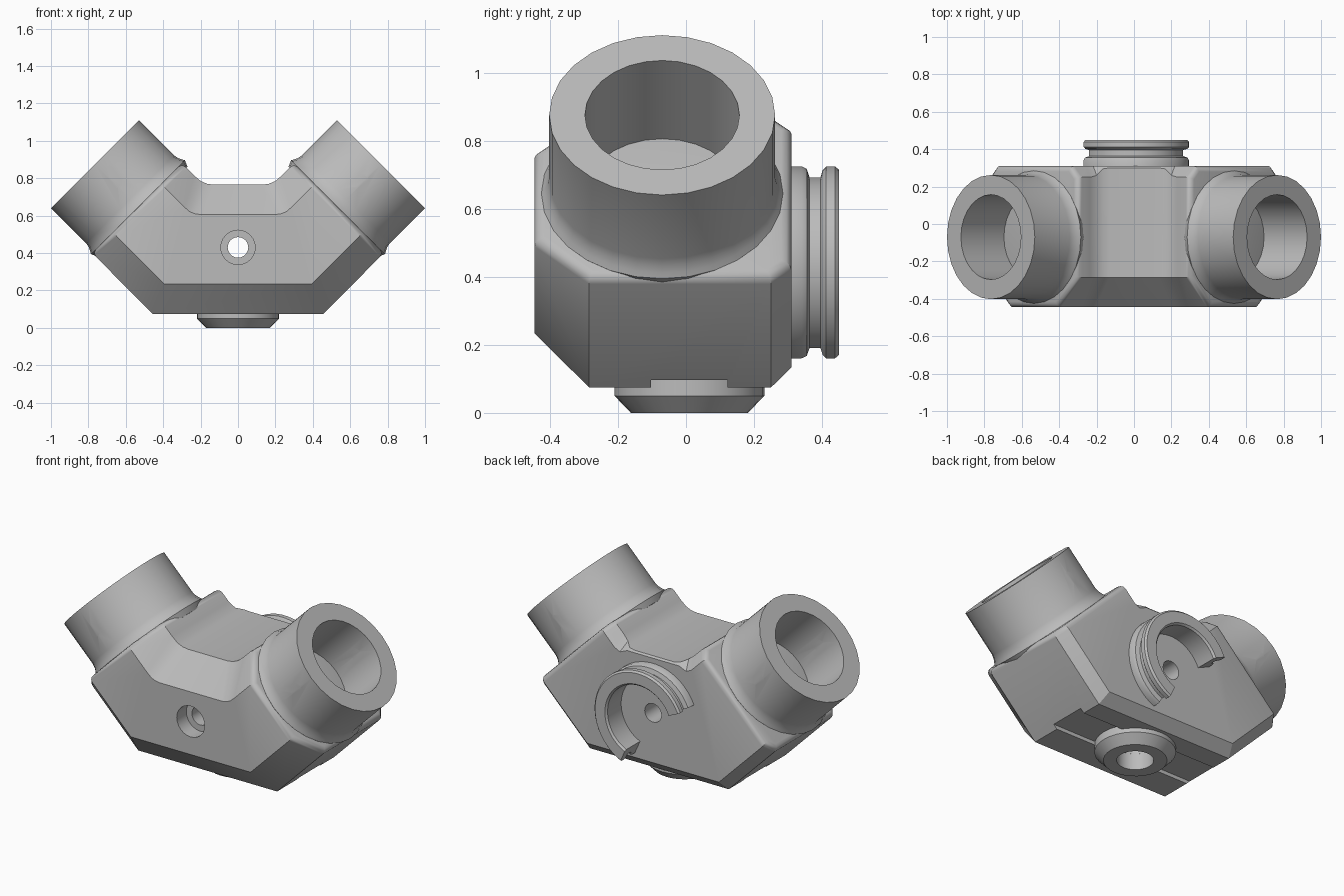
import bpy, bmesh, math
from mathutils import Vector

if "Cube" in bpy.data.objects:
    bpy.data.objects.remove(bpy.data.objects["Cube"], do_unlink=True)

grey = bpy.data.materials.new("plain grey")
grey.use_nodes = True
COLOUR = (0.5, 0.5, 0.5, 1)
grey.diffuse_color = COLOUR
grey.node_tree.nodes["Principled BSDF"].inputs["Base Color"].default_value = COLOUR

X, Y, Z = Vector((1, 0, 0)), Vector((0, 1, 0)), Vector((0, 0, 1))
MID_Y = -0.07            # depth of the tube axes
FRONT, BACK = -0.445, 0.31


def make_object(name, bm):
    bmesh.ops.recalc_face_normals(bm, faces=bm.faces[:])
    mesh = bpy.data.meshes.new(name)
    bm.to_mesh(mesh)
    bm.free()
    mesh.materials.append(grey)
    ob = bpy.data.objects.new(name, mesh)
    bpy.context.collection.objects.link(ob)
    return ob


def lathe(name, profile, origin, u, v, w, sides=24, start=0, sweep=360):
    """Revolve a closed (radius, height) loop around w, full or partial."""
    bm = bmesh.new()
    full = sweep == 360
    rings = []
    for i in range(sides if full else sides + 1):
        a = math.radians(start + sweep * i / sides)
        out = u * math.cos(a) + v * math.sin(a)
        rings.append([bm.verts.new(origin + out * r + w * h) for r, h in profile])
    n = len(profile)
    for i in range(sides):
        a, b = rings[i], rings[(i + 1) % len(rings)]
        for j in range(n):
            k = (j + 1) % n
            bm.faces.new((a[j], a[k], b[k], b[j]))
    if not full:
        bm.faces.new(rings[0])
        bm.faces.new(rings[-1])
    return make_object(name, bm)


def rod(radius, start, end, sides=24):
    """Solid cylinder used as a cutter."""
    bm = bmesh.new()
    d = end - start
    bmesh.ops.create_cone(bm, cap_ends=True, segments=sides, radius1=radius,
                          radius2=radius, depth=d.length)
    turn = d.to_track_quat('Z', 'Y')
    for vert in bm.verts:
        vert.co = turn @ vert.co + (start + end) / 2
    return make_object("cutter", bm)


def cut(ob, cutter):
    cutter.hide_render = True
    mod = ob.modifiers.new("cut", 'BOOLEAN')
    mod.operation, mod.solver, mod.object = 'DIFFERENCE', 'EXACT', cutter
    bpy.context.view_layer.objects.active = ob
    bpy.ops.object.modifier_apply(modifier=mod.name)
    bpy.data.objects.remove(cutter, do_unlink=True)


def section(bm, side, outer, ref, inner, top_back):
    """Chamfered cross-section between the outer and inner edge of the elbow."""
    o, q, i = (Vector((p[0] * side, 0, p[1])) for p in (outer, ref, inner))
    big, small = 0.23, 0.085
    points = [
        (o, FRONT + 0.16), (o.lerp(q, big), FRONT),
        (i.lerp(o, big), FRONT), (i, FRONT + 0.16),
        (i, BACK - top_back), (i.lerp(o, top_back * 1.4), BACK),
        (o.lerp(q, small), BACK), (o, BACK - 0.06)]
    return [bm.verts.new(p + Y * y) for p, y in points]


# Elbow body: chamfered section swept through two bends
corner, bend = (0.457, 0.075), (0.185, 0.765)
half = [
    (corner, bend, (0.13, 0.765), 0.01),
    (corner, bend, (0.165, 0.77), 0.015),
    (corner, bend, (0.20, 0.785), 0.05),
    (corner, bend, (0.235, 0.815), 0.06),
    ((0.78, 0.40), (0.30, 0.88), (0.30, 0.88), 0.06)]
bm = bmesh.new()
rings = [section(bm, -1, *s) for s in reversed(half)]
rings += [section(bm, 1, *s) for s in half]
for a, b in zip(rings, rings[1:]):
    for j in range(8):
        k = (j + 1) % 8
        bm.faces.new((a[j], a[k], b[k], b[j]))
caps = [bm.faces.new(rings[0]), bm.faces.new(rings[-1])]
rim = [e for f in caps for e in f.edges]
bmesh.ops.bevel(bm, geom=rim, offset=0.03, segments=3, profile=0.5, affect='EDGES')
bmesh.ops.remove_doubles(bm, verts=bm.verts[:], dist=0.0005)
body = make_object("elbow_body", bm)

# Bolt hole with counterbore, socket in the base, slot along the base
hole_z, base_y = 0.43, 0.01
cut(body, rod(0.055, Vector((0, -1, hole_z)), Vector((0, 1, hole_z))))
cut(body, rod(0.092, Vector((0, -1, hole_z)), Vector((0, FRONT + 0.09, hole_z))))
cut(body, rod(0.1, Vector((0, base_y, -0.1)), Vector((0, base_y, 0.22))))
bm = bmesh.new()
bmesh.ops.create_cube(bm, size=1)
for vert in bm.verts:
    vert.co = Vector((vert.co.x * 2, vert.co.y * 0.225 + base_y, vert.co.z * 0.1 + 0.047))
cut(body, make_object("cutter", bm))

parts = [body]

# Tube sockets with a flared root and a cross pin hole
for side, label in ((1, "left"), (-1, "right")):
    axis = Vector((side, 0, 1)).normalized()
    across = Vector((-side, 0, 1)).normalized()
    mouth = Vector((0.765 * side, MID_Y, 0.875))
    tube = lathe(label + "_tube_socket",
                 [(0.227, 0), (0.332, 0), (0.332, -0.265), (0.337, -0.29),
                  (0.346, -0.31), (0.355, -0.325), (0.34, -0.36), (0.227, -0.36)],
                 mouth, Y, across, axis, sides=28)
    cut(tube, rod(0.038, Vector((0.665 * side, -1, 0.78)),
                  Vector((0.665 * side, 1, 0.78)), 20))
    parts.append(tube)

# Round foot under the base
parts.append(lathe("base_boss",
                   [(0.1, 0), (0.172, 0), (0.22, 0.05), (0.22, 0.12), (0.1, 0.12)],
                   Vector((0, base_y, 0)), X, Y, Z, sides=32))

# Open grooved ring on the back
parts.append(lathe("back_ring",
                   [(0.21, 0.29), (0.295, 0.29), (0.295, 0.34), (0.287, 0.355),
                    (0.262, 0.363), (0.262, 0.395), (0.285, 0.402), (0.295, 0.412),
                    (0.295, 0.438), (0.285, 0.449), (0.22, 0.449), (0.21, 0.438)],
                   Vector((0, 0, hole_z)), X, Z, Y, sides=32, start=-66, sweep=222))

# Smooth shading with crisp edges
bpy.ops.object.select_all(action='DESELECT')
for ob in parts:
    ob.select_set(True)
bpy.context.view_layer.objects.active = body
bpy.ops.object.shade_smooth_by_angle(angle=math.radians(32))
